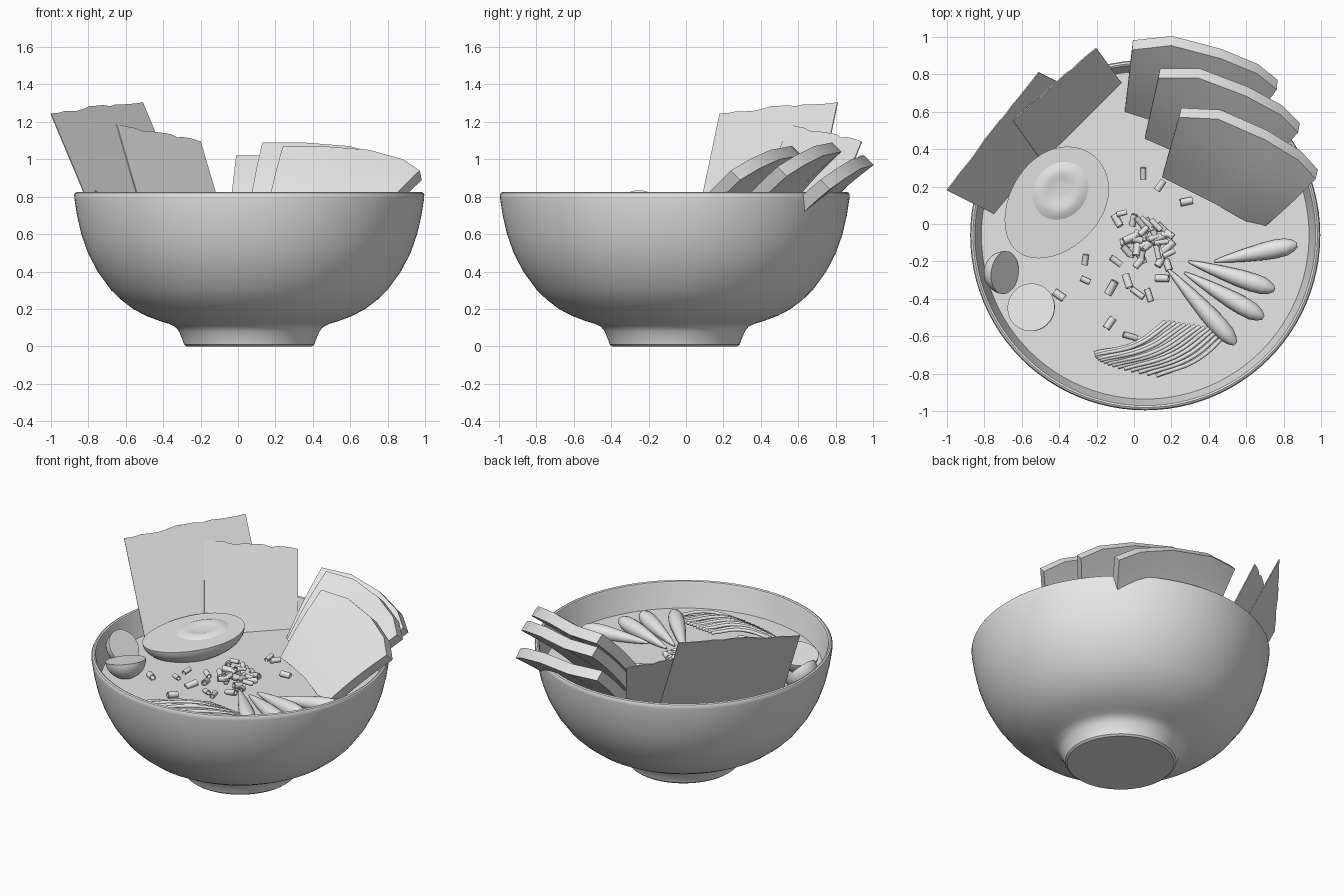
import bpy, bmesh, math, random
from mathutils import Vector, Matrix

random.seed(4)
cube = bpy.data.objects.get("Cube")
if cube:
    bpy.data.objects.remove(cube, do_unlink=True)

grey = bpy.data.materials.new("plain grey")
grey.use_nodes = True
grey.diffuse_color = (0.8, 0.8, 0.8, 1)
grey.node_tree.nodes["Principled BSDF"].inputs["Base Color"].default_value = (0.8, 0.8, 0.8, 1)

CENTRE = Vector((0.06, -0.06, 0))
BROTH = 0.65
meshes = []


def finish(name, bm, matrix=None):
    """Turn a bmesh into a named grey object."""
    bmesh.ops.remove_doubles(bm, verts=bm.verts, dist=1e-5)
    bmesh.ops.recalc_face_normals(bm, faces=bm.faces)
    if matrix:
        bm.transform(matrix)
    mesh = bpy.data.meshes.new(name)
    bm.to_mesh(mesh)
    bm.free()
    mesh.materials.append(grey)
    obj = bpy.data.objects.new(name, mesh)
    bpy.context.collection.objects.link(obj)
    meshes.append(obj)
    return obj


def lathe(name, profile, segments, matrix):
    """Revolve (radius, height) pairs about z."""
    bm = bmesh.new()
    rings = []
    for r, z in profile:
        angles = [math.tau * k / segments for k in range(segments)]
        rings.append([bm.verts.new((r * math.cos(a), r * math.sin(a), z)) for a in angles])
    for low, high in zip(rings, rings[1:]):
        for k in range(segments):
            n = (k + 1) % segments
            bm.faces.new((low[k], low[n], high[n], high[k]))
    return finish(name, bm, matrix)


def aim(position, direction):
    """Matrix that puts local z along a direction."""
    return Matrix.Translation(position) @ Vector(direction).to_track_quat('Z', 'Y').to_matrix().to_4x4()


def slab(name, top, bottom, thickness, bulge=0.0, rows=6, matrix=None):
    """Sheet lofted between two edges, then thickened."""
    bm = bmesh.new()
    grid = []
    back = Vector(thickness)
    for j in range(rows + 1):
        v = j / rows
        push = -back.normalized() * bulge * math.sin(math.pi * v)
        grid.append([bm.verts.new(Vector(a).lerp(Vector(b), v) + push) for a, b in zip(top, bottom)])
    for r0, r1 in zip(grid, grid[1:]):
        for i in range(len(r0) - 1):
            bm.faces.new((r0[i], r1[i], r1[i + 1], r0[i + 1]))
    ext = bmesh.ops.extrude_face_region(bm, geom=bm.faces[:], use_keep_orig=True)
    moved = [e for e in ext["geom"] if isinstance(e, bmesh.types.BMVert)]
    bmesh.ops.translate(bm, verts=moved, vec=back)
    return finish(name, bm, matrix)


def half_ball(name, size, matrix, taper=0.0):
    """Lower half of a ball with a flat cut face on top."""
    bm = bmesh.new()
    bmesh.ops.create_uvsphere(bm, u_segments=48, v_segments=24, radius=1)
    cut = bmesh.ops.bisect_plane(bm, geom=bm.verts[:] + bm.edges[:] + bm.faces[:], dist=1e-4,
                                 plane_co=(0, 0, 0), plane_no=(0, 0, 1), clear_outer=True)
    rim = [e for e in cut["geom_cut"] if isinstance(e, bmesh.types.BMEdge)]
    bmesh.ops.contextual_create(bm, geom=rim)
    for v in bm.verts:
        v.co.y *= 1 + taper * v.co.x
        v.co = Vector((v.co.x * size[0], v.co.y * size[1], v.co.z * size[2]))
    return finish(name, bm, matrix)


# Bowl with foot and rounded rim, filled with broth
bowl = [(0, 0), (.335, 0), (.348, .01), (.354, .03), (.375, .08), (.395, .105), (.425, .12),
        (.47, .133), (.55, .163), (.62, .2), (.685, .25), (.737, .3), (.81, .4), (.862, .5),
        (.897, .6), (.92, .7), (.934, .79), (.935, .81), (.93, .82), (.92, .825), (.91, .82),
        (.903, .8), (.875, .65), (.77, .4), (.55, .2), (.3, .15), (0, .14)]
lathe("bowl", bowl, 96, Matrix.Translation(CENTRE))
lathe("broth", [(0, BROTH), (.876, BROTH)], 96, Matrix.Translation(CENTRE))


# Seaweed sheets with ragged top edges
def seaweed(name, left, right, down):
    left, right, down = Vector(left), Vector(right), Vector(down)
    n = 14
    base = [left.lerp(right, i / n) for i in range(n + 1)]
    top = [p - down * random.uniform(-.015, .015) for p in base]
    normal = (right - left).cross(down).normalized() * 0.006
    slab(name, top, [p + down for p in base], normal, rows=1)


seaweed("seaweed_left", (-1, .18, 1.25), (-.51, .81, 1.31), (.26, -.13, -.62))
seaweed("seaweed_right", (-.645, .55, 1.18), (-.2, .94, 1.10), (.15, -.21, -.51))

# Three overlapping meat slices, fanned about their upper left corner
top = [(.24, .57, 1.07), (.45, .56, 1.07), (.70, .45, 1.05), (.88, .34, 1.0), (.97, .24, .94)]
bottom = [(.15, .25, .70), (.29, .18, .70), (.43, .11, .69), (.57, .03, .66), (.68, -.03, .62)]
corner = Vector(top[0])
fan = [("front", (0, 0, 0), 0), ("middle", (-.11, .21, .02), 3), ("back", (-.25, .36, -.05), 9)]
for label, shift, turn in fan:
    place = (Matrix.Translation(corner + Vector(shift)) @ Matrix.Rotation(math.radians(turn), 4, 'Z')
             @ Matrix.Translation(-corner))
    slab("meat_slice_" + label, top, bottom, (.012, .05, -.05), .015, matrix=place)

# Half egg with a soft yolk
egg_place = (Matrix.Translation((-.42, .11, .768)) @ Matrix.Rotation(math.radians(52), 4, 'Z')
             @ Matrix.Rotation(math.radians(-7), 4, 'Y'))
half_ball("egg_white", (.33, .244, .16), egg_place, taper=.08)
yolk = [(.165, 0), (.15, .006), (.125, .014), (.10, .016), (.07, .009), (.04, .006), (0, .006)]
lathe("egg_yolk", yolk, 32, egg_place @ Matrix.Translation((.07, .02, 0)) @ Matrix.Diagonal((1, .85, 1, 1)))

# Halved tomatoes
half_ball("tomato_front", (.128, .128, .12), aim((-.55, -.445, .76), (-.2, .12, 1)))
half_ball("tomato_back", (.115, .115, .11), aim((-.69, -.26, .745), (.75, -.1, .62)))

# Tapered shoots fanned over the broth
shoots = [((.43, -.20), (.87, -.11)), ((.29, -.20), (.75, -.35)),
          ((.27, -.26), (.69, -.50)), ((.18, -.24), (.54, -.64))]
shape = [(0, 0), (.006, 0), (.018, .12), (.034, .35), (.047, .6), (.05, .75), (.046, .87),
         (.032, .95), (.014, 1), (0, 1)]
for i, (a, b) in enumerate(shoots):
    start, end = Vector((*a, BROTH + .015)), Vector((*b, BROTH + .035))
    length = (end - start).length
    lathe(f"shoot_{i + 1}", [(r, t * length) for r, t in shape], 16, aim(start, end - start))

# Chopped onion tubes: a loose heap and a few strays
spots = [(.05, .27), (.28, .12), (-.26, -.19), (-.26, -.30), (-.40, -.38), (.15, -.29),
         (.02, -.37), (.08, -.38), (-.13, -.53), (-.02, -.60), (-.12, -.34)]
strays = len(spots)
while len(spots) < strays + 46:
    x, y = random.gauss(0, .085), random.gauss(0, .085)
    spots.append((.05 + x + .3 * y, -.09 + y))
for i, (x, y) in enumerate(spots):
    r, h = random.uniform(.014, .021), random.uniform(.025, .04)
    angle = random.uniform(0, math.tau)
    heap = 0 if i < strays else random.uniform(0, .035)
    direction = (math.cos(angle), math.sin(angle), random.uniform(-.25, .25))
    tube = [(r, -h), (r, h), (r * .7, h), (r * .7, -h), (r, -h)]
    lathe(f"onion_{i + 1}", tube, 12, aim((x, y, BROTH + .015 + heap), direction))

# Thin shredded strands
count = 14
for i in range(count):
    t = i / (count - 1)
    a = Vector((-.21 + .33 * t * t, -.69 - .12 * t, BROTH + .01))
    b = Vector((.17 + .34 * t, -.52 - .05 * t, BROTH + .03))
    m = a.lerp(b, .5) + Vector((.03, -.03, random.uniform(.01, .05)))
    curve = bpy.data.curves.new(f"strand_{i + 1}", 'CURVE')
    curve.dimensions = '3D'
    curve.bevel_depth = .011
    curve.bevel_resolution = 2
    curve.use_fill_caps = True
    spline = curve.splines.new('BEZIER')
    spline.bezier_points.add(2)
    for point, co in zip(spline.bezier_points, (a, m, b)):
        point.co = co
        point.handle_left_type = point.handle_right_type = 'AUTO'
    curve.materials.append(grey)
    bpy.context.collection.objects.link(bpy.data.objects.new(f"strand_{i + 1}", curve))

# Smooth shading with sharp edges kept
bpy.ops.object.select_all(action='DESELECT')
for obj in meshes:
    obj.select_set(True)
bpy.context.view_layer.objects.active = meshes[0]
bpy.ops.object.shade_smooth_by_angle(angle=math.radians(35))
